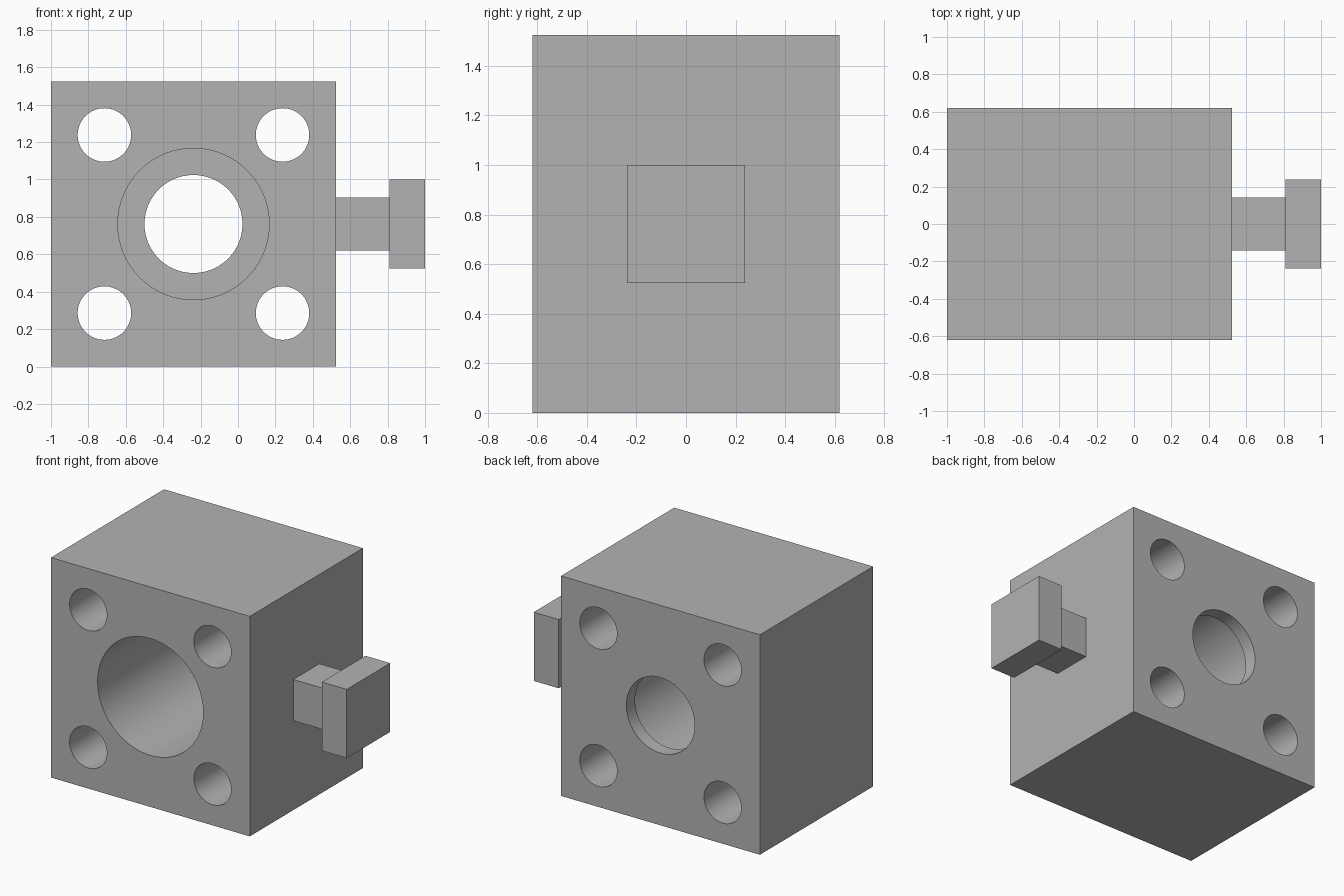
import bpy
import math

if "Cube" in bpy.data.objects:
    bpy.data.objects.remove(bpy.data.objects["Cube"], do_unlink=True)

U = 2 / 42                 # design unit: the whole part is 42 units long
BLOCK, DEPTH = 32 * U, 26 * U
CX, CZ = -5 * U, 16 * U    # axis of the main bore

grey = bpy.data.materials.new("plain grey")
grey.use_nodes = True
colour = (0.45, 0.45, 0.45, 1)
grey.diffuse_color = colour
grey.node_tree.nodes["Principled BSDF"].inputs["Base Color"].default_value = colour


def box(name, x0, x1, depth, height):
    """Box between two x positions, centred on the bore axis height."""
    bpy.ops.mesh.primitive_cube_add(size=1, location=((x0 + x1) / 2, 0, CZ))
    ob = bpy.context.object
    ob.name = name
    ob.scale = (x1 - x0, depth, height)
    bpy.ops.object.transform_apply(location=False, rotation=False, scale=True)
    ob.data.materials.append(grey)
    return ob


def drill(target, x, z, radius, y0, y1):
    """Cut a round hole along y."""
    bpy.ops.mesh.primitive_cylinder_add(
        vertices=96, radius=radius, depth=y1 - y0,
        location=(x, (y0 + y1) / 2, z), rotation=(math.pi / 2, 0, 0))
    cutter = bpy.context.object
    cutter.hide_render = True
    cutter.data.materials.append(grey)
    mod = target.modifiers.new("hole", 'BOOLEAN')
    mod.operation, mod.solver, mod.object = 'DIFFERENCE', 'EXACT', cutter
    bpy.context.view_layer.objects.active = target
    bpy.ops.object.modifier_apply(modifier=mod.name)
    bpy.data.objects.remove(cutter, do_unlink=True)


# Main block with corner bolt holes
block = box("block", -1, -1 + BLOCK, DEPTH, BLOCK)
for sx in (-1, 1):
    for sz in (-1, 1):
        drill(block, CX + sx * 10 * U, CZ + sz * 10 * U, 3 * U, -1, 1)

# Stepped bore: wide from the front, narrow through the rear lip
drill(block, CX, CZ, 8.5 * U, -1, DEPTH / 2 - 2 * U)
drill(block, CX, CZ, 5.5 * U, 0, 1)

# Side stem and its square head
face = -1 + BLOCK
box("side_stem", face, face + 6 * U, 6 * U, 6 * U)
box("stem_head", face + 6 * U, 1, 10 * U, 10 * U)

bpy.ops.object.select_all(action='DESELECT')
block.select_set(True)
bpy.context.view_layer.objects.active = block
bpy.ops.object.shade_smooth_by_angle(angle=math.radians(30))
